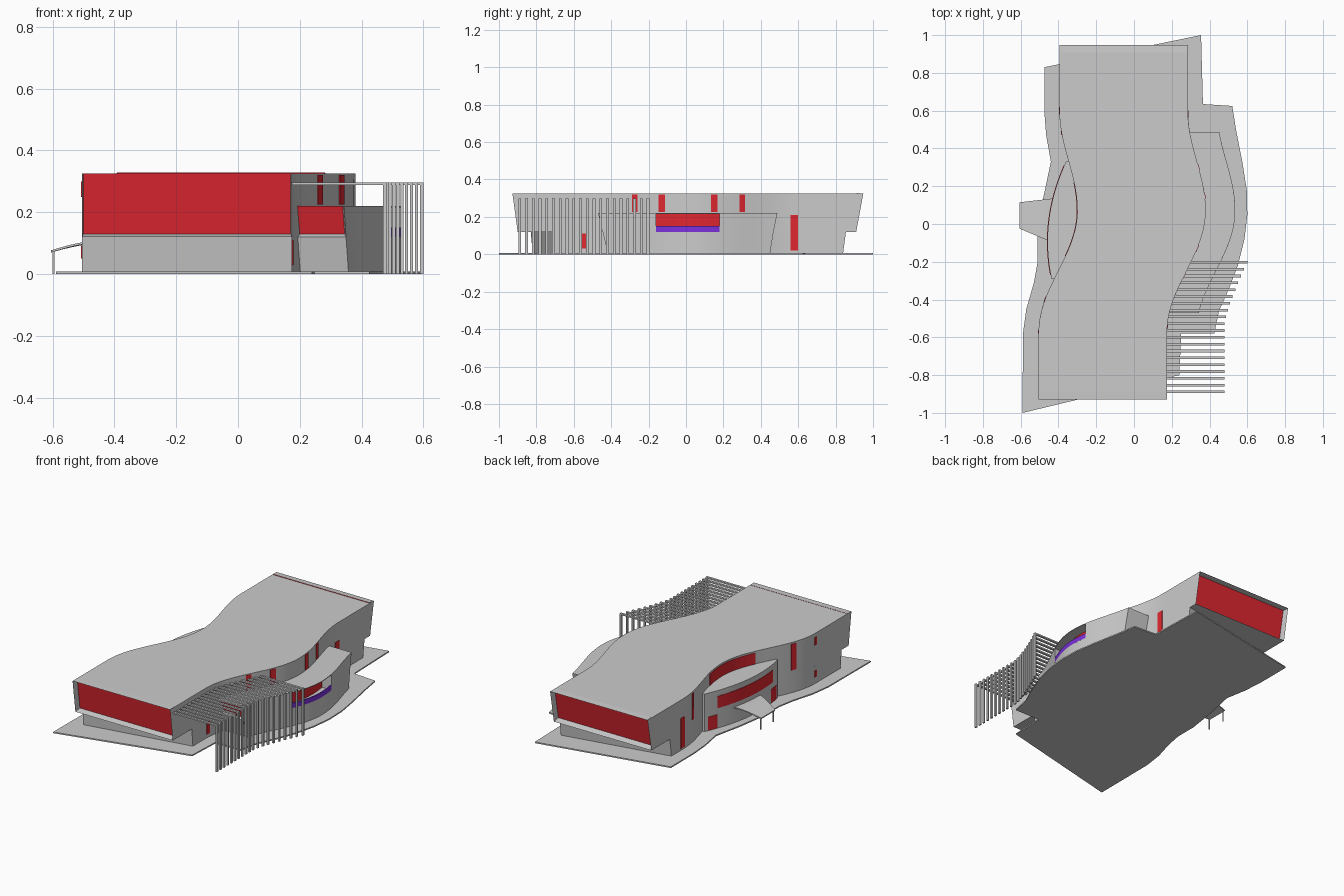
import bpy, bmesh, math

if "Cube" in bpy.data.objects:
    bpy.data.objects.remove(bpy.data.objects["Cube"])


def material(name, rgb):
    m = bpy.data.materials.new(name)
    m.diffuse_color = (*rgb, 1)
    m.use_nodes = True
    m.node_tree.nodes["Principled BSDF"].inputs["Base Color"].default_value = m.diffuse_color
    return m


RED = material("red_glass", (0.75, 0.02, 0.03))
BLUE = material("blue_panel", (0.2, 0.03, 0.72))
W = 0.68      # width of the main block
SLAB = 0.008  # slab thickness


def finish(name, bm, mats=(), smooth=False):
    bmesh.ops.recalc_face_normals(bm, faces=bm.faces)
    me = bpy.data.meshes.new(name)
    bm.to_mesh(me)
    bm.free()
    for m in mats:
        me.materials.append(m)
    ob = bpy.data.objects.new(name, me)
    bpy.context.collection.objects.link(ob)
    if smooth:
        bpy.ops.object.select_all(action='DESELECT')
        ob.select_set(True)
        bpy.context.view_layer.objects.active = ob
        bpy.ops.object.shade_smooth_by_angle(angle=math.radians(25))
    return ob


def ease(t):
    t = min(max(t, 0), 1)
    return 0.5 - 0.5 * math.cos(math.pi * t)


def wave(y):
    """x of the main block's left wall; the right wall is W further."""
    if y < 0.07:
        return -0.505 + 0.205 * ease((y + 0.57) / 0.64)
    return -0.30 - 0.095 * ease((y - 0.07) / 0.53)


def off(d):
    return lambda y: wave(y) + d


def bay_x(y):
    t = (y + 0.29) / 0.62
    return -0.437 + 0.077 * t - 0.21 * t * (1 - t)


def band(name, a, b, start, end, z0, z1, mat=None, n=10, glaze=(), depth=0.04):
    """Solid between wall curves a and b. Ends are a y value, or one y per
    corner (a bottom, b bottom, b top, a top). Glazed ends get a recessed pane."""
    s = start if isinstance(start, tuple) else (start,) * 4
    e = end if isinstance(end, tuple) else (end,) * 4
    bm = bmesh.new()
    rings = []
    for i in range(n + 1):
        ys = [p + (q - p) * i / n for p, q in zip(s, e)]
        rings.append([bm.verts.new((fn(y), y, z))
                      for fn, y, z in zip((a, b, b, a), ys, (z0, z0, z1, z1))])
    for r, q in zip(rings, rings[1:]):
        for k in range(4):
            bm.faces.new((r[k], r[(k + 1) % 4], q[(k + 1) % 4], q[k]))
    caps = {"start": bm.faces.new(rings[0]), "end": bm.faces.new(rings[-1])}
    bmesh.ops.recalc_face_normals(bm, faces=bm.faces)
    for g in glaze:
        bmesh.ops.inset_individual(bm, faces=[caps[g]], thickness=0.006, depth=-depth)
        caps[g].material_index = 1
    mats = [None, RED] if glaze else ([mat] if mat else [])
    return finish(name, bm, mats, smooth=n > 3)


def box(bm, x0, x1, y0, y1, z0, z1):
    vs = bmesh.ops.create_cube(bm, size=1)["verts"]
    for v in vs:
        v.co = ((x0 + x1) / 2 + v.co.x * (x1 - x0),
                (y0 + y1) / 2 + v.co.y * (y1 - y0),
                (z0 + z1) / 2 + v.co.z * (z1 - z0))


# Ground slab
outline = [(-0.59, -1.0), (0.24, -0.80), (0.25, -0.58), (0.425, -0.58), (0.45, -0.46),
           (0.50, -0.35), (0.55, -0.22), (0.585, -0.08), (0.60, 0.05), (0.597, 0.18),
           (0.575, 0.32), (0.54, 0.5), (0.52, 0.625), (0.365, 0.635), (0.355, 1.0),
           (-0.475, 0.83), (-0.475, 0.6), (-0.465, 0.47), (-0.44, 0.33), (-0.48, 0.14),
           (-0.51, -0.06), (-0.51, -0.2), (-0.53, -0.31), (-0.57, -0.45), (-0.588, -0.58)]
bm = bmesh.new()
face = bm.faces.new([bm.verts.new((x, y, 0)) for x, y in outline])
top = bmesh.ops.extrude_face_region(bm, geom=[face])["geom"]
for v in top:
    if isinstance(v, bmesh.types.BMVert):
        v.co.z = SLAB
finish("ground_slab", bm)

# Main block: set-back ground floor and overhanging upper floor with glazed ends
band("ground_floor", off(0), off(W), (-0.82, -0.70, -0.71, -0.83),
     (0.71, 0.84, 0.855, 0.725), SLAB, 0.12, n=40)
band("upper_floor", off(0), off(W), (-0.90, -0.90, -0.928, -0.928),
     (0.91, 0.91, 0.948, 0.948), 0.12, 0.325, n=40, glaze=("start", "end"))

# Right annex with a covered balcony cut into it
IN, OUT = off(W - 0.02), off(W + 0.156)
band("annex_base", IN, OUT, (-0.42, -0.42, -0.445, -0.445),
     (0.45, 0.45, 0.468, 0.468), SLAB, 0.12, n=24)
band("annex_front_room", IN, OUT, (-0.445, -0.16, -0.16, -0.47)[0:1] * 2 + (-0.47, -0.47),
     -0.16, 0.12, 0.22, glaze=("start",), depth=0.02)
band("annex_back_room", IN, OUT, 0.18, (0.468, 0.468, 0.488, 0.488), 0.12, 0.22)
band("balcony_roof", IN, OUT, -0.16, 0.18, 0.216, 0.22)
band("balcony_glass", IN, off(W + 0.09), -0.16, 0.18, 0.12, 0.216, RED)
band("balcony_rail", off(W + 0.148), OUT, -0.16, 0.18, 0.12, 0.15, BLUE)

# Left bay with window band, doors below and terrace glass above
band("left_bay", bay_x, off(0.03), -0.29, 0.33, SLAB, 0.245, n=20)


def bay_panel(name, y0, y1, z0, z1):
    band(name, lambda y: bay_x(y) - 0.003, lambda y: bay_x(y) + 0.005,
         y0, y1, z0, z1, RED)


bay_panel("bay_window", -0.22, 0.25, 0.135, 0.21)
bay_panel("bay_door_front", -0.27, -0.20, 0.01, 0.095)
bay_panel("bay_door_back", 0.25, 0.31, 0.01, 0.095)
band("terrace_glass", off(-0.003), off(0.01), -0.17, 0.22, 0.245, 0.315, RED)

# Slot windows: (centre y, width, bottom, top)
right = [(-0.275, 0.03, 0.225, 0.32), (-0.13, 0.035, 0.225, 0.32), (0.15, 0.035, 0.225, 0.32),
         (0.30, 0.03, 0.225, 0.32), (0.58, 0.04, 0.02, 0.21), (-0.55, 0.03, 0.03, 0.11)]
left = [(-0.40, 0.03, 0.15, 0.315), (-0.57, 0.02, 0.25, 0.30), (-0.57, 0.02, 0.05, 0.09),
        (0.60, 0.04, 0.02, 0.21), (0.48, 0.02, 0.15, 0.315)]
for side, x, wins in (("right", W, right), ("left", 0, left)):
    for i, (y, w, z0, z1) in enumerate(wins):
        band(f"{side}_window_{i + 1}", off(x - 0.003), off(x + 0.003),
             y - w / 2, y + w / 2, z0, z1, RED, n=3)

# Pergola of slats and posts
bm = bmesh.new()
for i in range(20):
    y = -0.203 - i * 0.0361
    x = 0.48 + 0.12 * max(0, (y + 0.53) / 0.327) ** 1.3
    box(bm, wave(y) + W - 0.005, x, y - 0.007, y + 0.007, 0.288, 0.297)
    box(bm, x - 0.01, x, y - 0.007, y + 0.007, 0, 0.288)
finish("pergola", bm)

# Entrance canopy: tapered, gently curved sheet on two thin posts
bm = bmesh.new()
rows = []
for i in range(7):
    t = i / 6
    x, z = -0.605, 0.07 + 0.03 * math.sin(t * math.pi / 2)
    pts = [(x + 0.155 * t, -0.025 - 0.065 * t), (x + 0.175 * t, 0.115 + 0.02 * t)]
    rows.append([bm.verts.new((*p, z + h)) for h, order in ((0, pts), (0.007, pts[::-1]))
                 for p in order])
for r, q in zip(rows, rows[1:]):
    for k in range(4):
        bm.faces.new((r[k], r[(k + 1) % 4], q[(k + 1) % 4], q[k]))
bm.faces.new(rows[0])
bm.faces.new(rows[-1])
finish("entrance_canopy", bm, smooth=True)
bm = bmesh.new()
for y in (-0.018, 0.108):
    box(bm, -0.6, -0.594, y - 0.003, y + 0.003, 0, 0.074)
finish("canopy_posts", bm)
